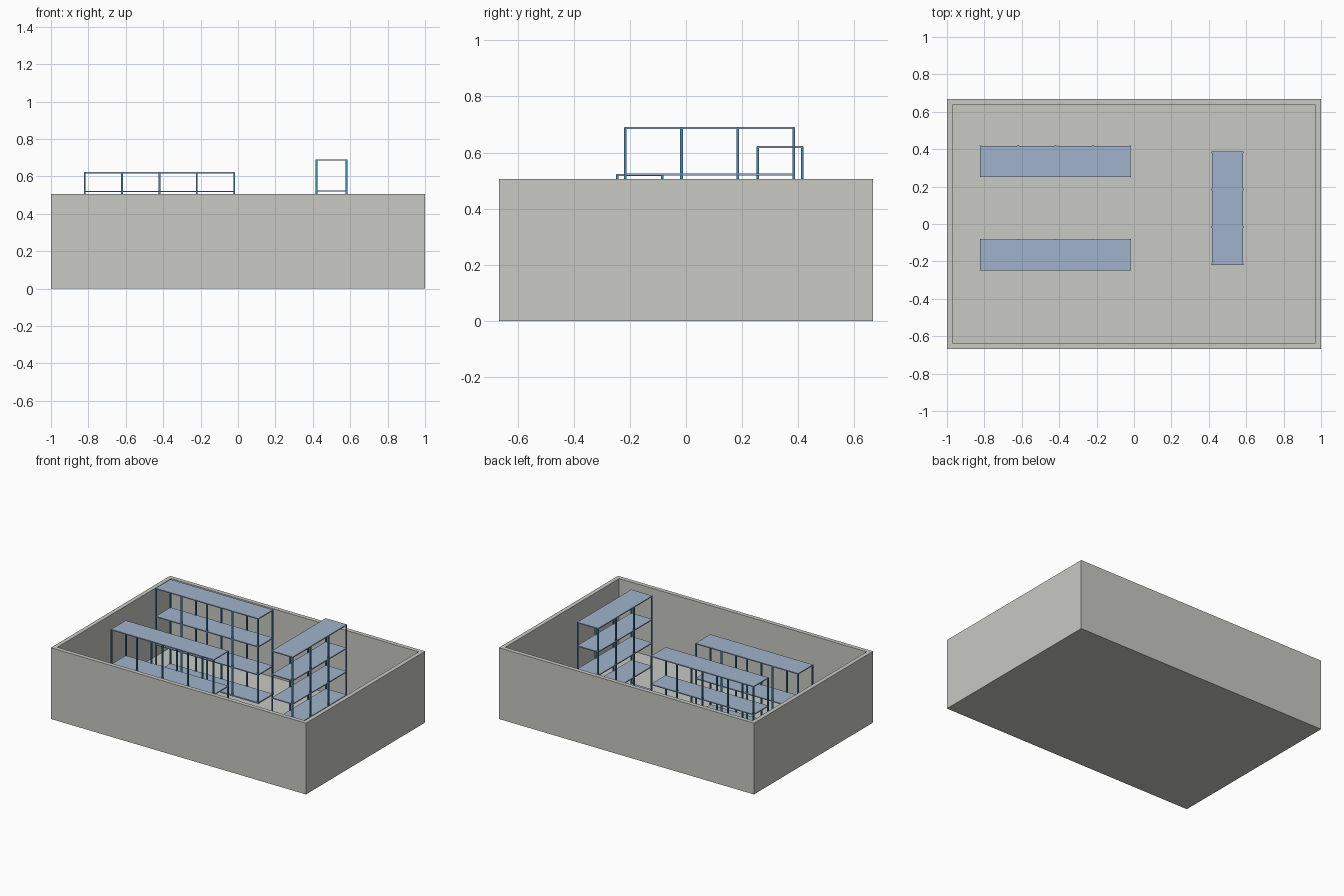
import bpy
import bmesh
from mathutils import Matrix, Vector

cube = bpy.data.objects.get("Cube")
if cube:
    bpy.data.objects.remove(cube)


def material(name, colour):
    m = bpy.data.materials.new(name)
    m.use_nodes = True
    m.diffuse_color = (*colour, 1)
    m.node_tree.nodes["Principled BSDF"].inputs["Base Color"].default_value = (*colour, 1)
    return m


CONCRETE = material("warm grey", (0.58, 0.58, 0.55))
SHELF = material("pale steel blue", (0.35, 0.45, 0.60))
POST = material("steel blue", (0.07, 0.25, 0.45))

FLOOR = 0.02
POST_SIZE = 0.009
BOARD = 0.007


def add_box(bm, centre, size):
    bmesh.ops.create_cube(bm, size=1, matrix=Matrix.Translation(centre) @ Matrix.Diagonal((*size, 1)))


def finish(name, bm, mat):
    mesh = bpy.data.meshes.new(name)
    bm.to_mesh(mesh)
    bm.free()
    mesh.materials.append(mat)
    obj = bpy.data.objects.new(name, mesh)
    bpy.context.collection.objects.link(obj)
    return obj


# Open-topped room: inset the top of a block and push it down to the floor
def build_room(width, depth, height, wall):
    bm = bmesh.new()
    add_box(bm, (0, 0, height / 2), (width, depth, height))
    top = max(bm.faces, key=lambda f: f.calc_center_median().z)
    bmesh.ops.inset_region(bm, faces=[top], thickness=wall, use_even_offset=True)
    inner = bmesh.ops.extrude_face_region(bm, geom=[top])
    verts = [g for g in inner["geom"] if isinstance(g, bmesh.types.BMVert)]
    bmesh.ops.translate(bm, verts=verts, vec=(0, 0, FLOOR - height))
    if top.is_valid:
        bmesh.ops.delete(bm, geom=[top], context="FACES_ONLY")
    bmesh.ops.recalc_face_normals(bm, faces=bm.faces)
    finish("room_shell", bm, CONCRETE)


# Shelving rack: two rows of posts with evenly spaced boards
def build_rack(name, centre, bays, top, levels, turned=False):
    length, depth, bay = bays * 0.2, 0.16, 0.2
    posts, boards = bmesh.new(), bmesh.new()
    height = top - FLOOR
    for i in range(bays + 1):
        for side in (-1, 1):
            add_box(posts, (i * bay - length / 2, side * depth / 2, FLOOR + height / 2),
                    (POST_SIZE, POST_SIZE, height))
    for k in range(levels + 1):
        z = FLOOR + BOARD / 2 + (height - BOARD + 0.001) * k / levels
        add_box(boards, (0, 0, z), (length + 0.005, depth + 0.005, BOARD))
    for part, bm, mat in (("posts", posts, POST), ("shelves", boards, SHELF)):
        if turned:
            bmesh.ops.rotate(bm, verts=bm.verts, matrix=Matrix.Rotation(1.5707963, 3, "Z"))
        bmesh.ops.translate(bm, verts=bm.verts, vec=Vector((*centre, 0)))
        finish(f"{name}_{part}", bm, mat)


build_room(2.0, 1.334, 0.505, 0.03)
build_rack("back_rack", (-0.42, 0.335), 4, 0.622, 3)
build_rack("front_rack", (-0.42, -0.165), 4, 0.522, 2)
build_rack("side_rack", (0.5, 0.084), 3, 0.69, 4, turned=True)
